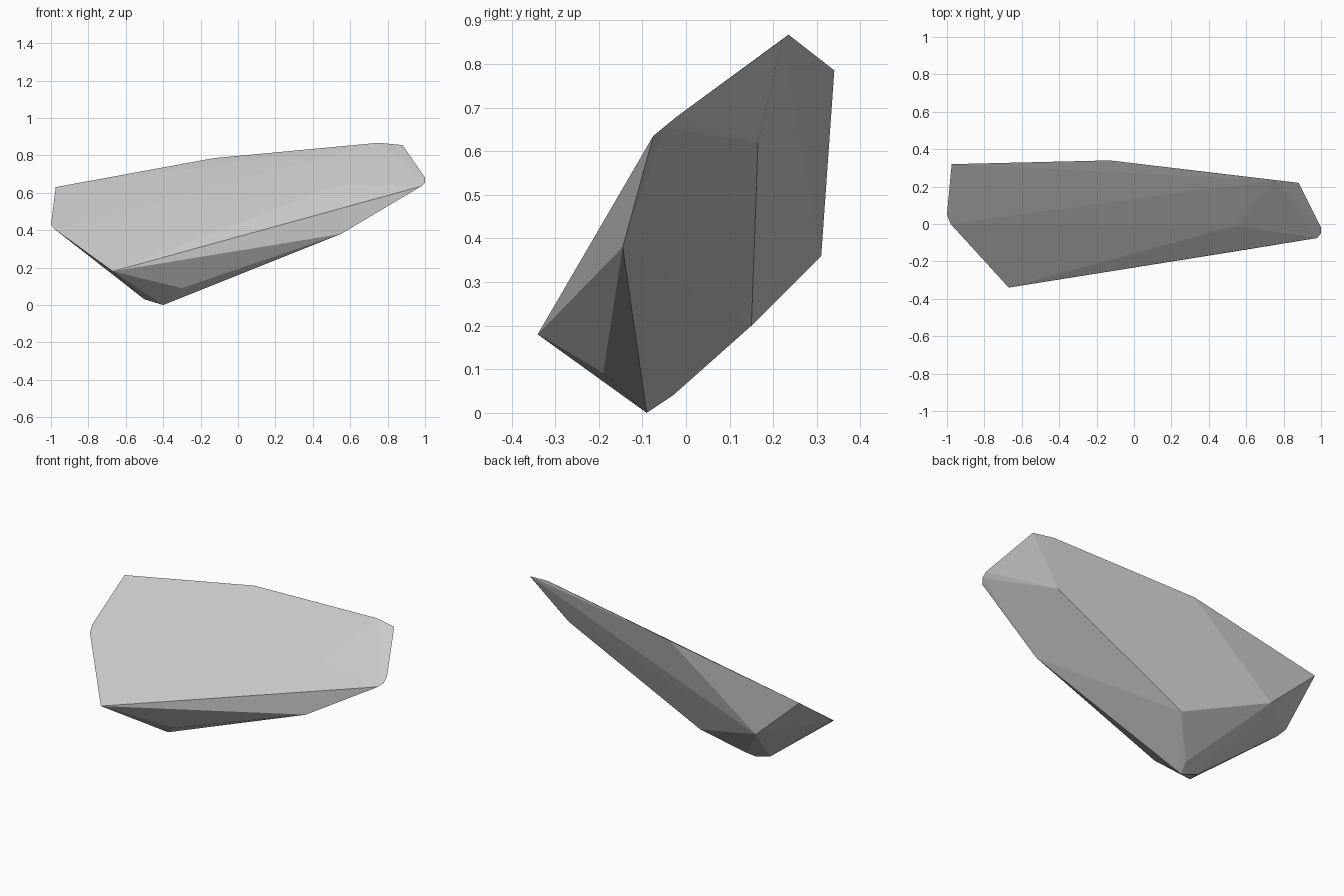
import bpy
import bmesh

# Chipped rock slab: one faceted solid spanned by its corner points
top_rim = [
    (-0.67, -0.34, 0.18), (0.98, -0.075, 0.635), (1.0, -0.05, 0.655),
    (1.0, -0.02, 0.68), (0.88, 0.22, 0.855), (0.75, 0.235, 0.867),
    (-0.13, 0.34, 0.785), (-0.975, 0.32, 0.63), (-1.0, 0.05, 0.43),
    (-0.98, 0.0, 0.405),
]
# Slight crown on the upper face
top_crown = [(0.54, -0.01, 0.643), (0.6, 0.19, 0.795)]
# Keel, underside and back corners
underside = [
    (0.55, -0.145, 0.38), (-0.30, -0.19, 0.09), (-0.40, -0.09, 0.0),
    (-0.50, -0.08, 0.03), (-0.38, -0.03, 0.04), (-0.20, 0.15, 0.20),
    (-0.68, 0.31, 0.36), (0.66, 0.165, 0.62),
]

bm = bmesh.new()
for co in top_rim + top_crown + underside:
    bm.verts.new(co)
hull = bmesh.ops.convex_hull(bm, input=bm.verts[:])
# Drop any point that fell inside the hull
loose = [v for v in bm.verts if not v.link_faces]
bmesh.ops.delete(bm, geom=loose, context='VERTS')
bmesh.ops.recalc_face_normals(bm, faces=bm.faces[:])

mesh = bpy.data.meshes.new("rock_slab")
bm.to_mesh(mesh)
bm.free()
rock = bpy.data.objects.new("rock_slab", mesh)
bpy.context.collection.objects.link(rock)
